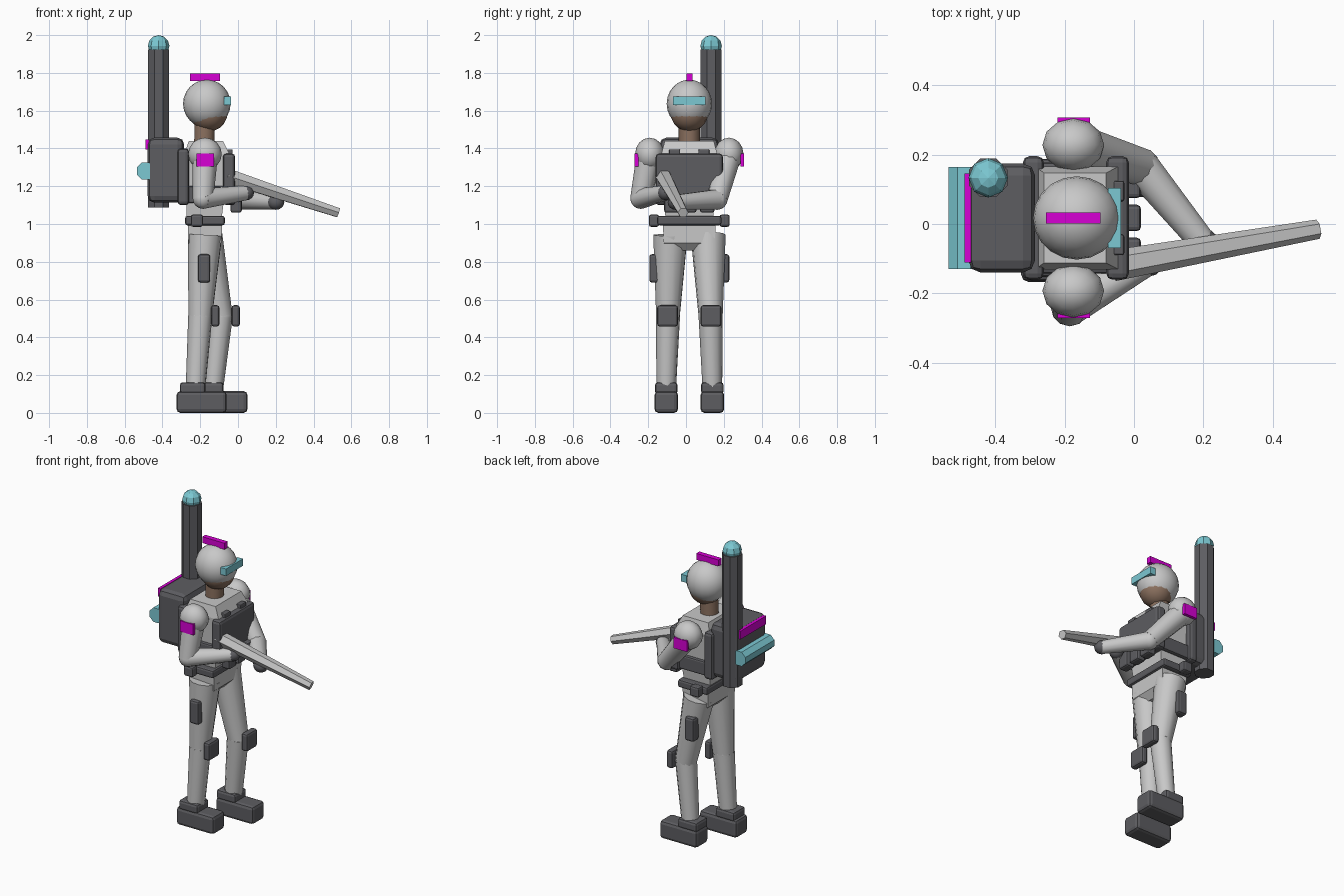
import bpy, bmesh, math
from mathutils import Vector, Matrix

cube = bpy.data.objects.get("Cube")
if cube:
    bpy.data.objects.remove(cube, do_unlink=True)

MID = 0.0175  # the figure's plane of symmetry in y; it faces +x


def material(name, rgb):
    m = bpy.data.materials.new(name)
    m.use_nodes = True
    m.diffuse_color = (*rgb, 1)
    bsdf = next(n for n in m.node_tree.nodes if n.type == 'BSDF_PRINCIPLED')
    bsdf.inputs["Base Color"].default_value = (*rgb, 1)
    return m


GREY = material("light_grey", (0.58, 0.58, 0.58))
DARK = material("dark_grey", (0.11, 0.11, 0.12))
CYAN = material("pale_cyan", (0.2, 0.58, 0.65))
PINK = material("magenta", (0.68, 0.0, 0.66))
SKIN = material("skin_brown", (0.26, 0.165, 0.115))


def finish(bm, name, mat, smooth=False):
    bmesh.ops.recalc_face_normals(bm, faces=bm.faces)
    mesh = bpy.data.meshes.new(name)
    bm.to_mesh(mesh)
    bm.free()
    mesh.materials.append(mat)
    ob = bpy.data.objects.new(name, mesh)
    bpy.context.scene.collection.objects.link(ob)
    if smooth:
        bpy.ops.object.select_all(action='DESELECT')
        ob.select_set(True)
        bpy.context.view_layer.objects.active = ob
        bpy.ops.object.shade_smooth_by_angle(angle=math.radians(40))
    return ob


def box(name, mat, x, y, z, bevel=0.0):
    """Box from (min, max) ranges, with optional rounded edges."""
    bm = bmesh.new()
    bmesh.ops.create_cube(bm, size=1)
    for v in bm.verts:
        v.co = [r[0] + (c + 0.5) * (r[1] - r[0]) for c, r in zip(v.co, (x, y, z))]
    ob = finish(bm, name, mat)
    if bevel:
        mod = ob.modifiers.new("rounded_edges", 'BEVEL')
        mod.width = bevel
        mod.segments = 2
    return ob


def ball(name, mat, centre, radii, seg=16, rings=10, smooth=True):
    bm = bmesh.new()
    bmesh.ops.create_uvsphere(bm, u_segments=seg, v_segments=rings, radius=1)
    bm.transform(Matrix.Translation(centre) @ Matrix.Diagonal((*radii, 1)))
    return finish(bm, name, mat, smooth)


def tube(name, mat, a, b, r1, r2, sides=12, smooth=True):
    """Tapered tube from point a to point b."""
    a, b = Vector(a), Vector(b)
    bm = bmesh.new()
    bmesh.ops.create_cone(bm, cap_ends=True, segments=sides, radius1=r1,
                          radius2=r2, depth=(b - a).length)
    turn = (b - a).to_track_quat('Z', 'Y').to_matrix().to_4x4()
    bm.transform(Matrix.Translation((a + b) / 2) @ turn
                 @ Matrix.Rotation(math.pi / sides, 4, 'Z'))
    return finish(bm, name, mat, smooth)


def loft(name, mat, rings):
    """Stack of rectangles: (z, centre x, half depth, half width)."""
    bm = bmesh.new()
    corners = [(-1, -1), (1, -1), (1, 1), (-1, 1)]
    loops = [[bm.verts.new((cx + sx * hx, MID + sy * hy, z)) for sx, sy in corners]
             for z, cx, hx, hy in rings]
    for lo, hi in zip(loops, loops[1:]):
        for i in range(4):
            j = (i + 1) % 4
            bm.faces.new((lo[i], lo[j], hi[j], hi[i]))
    bm.faces.new(loops[0])
    bm.faces.new(loops[-1])
    return finish(bm, name, mat)


def span(centre, half):
    return (centre - half, centre + half)


# Head
ball("helmet", GREY, (-0.165, MID, 1.637), (0.126, 0.12, 0.127), 20, 12)
ball("face", SKIN, (-0.155, MID, 1.59), (0.1, 0.1, 0.1))
tube("neck", SKIN, (-0.18, MID, 1.4), (-0.175, MID, 1.55), 0.056, 0.056, 10)
box("visor", CYAN, (-0.075, -0.037), span(MID, 0.086), (1.63, 1.675))
box("helmet_crest", PINK, (-0.254, -0.096), span(MID, 0.016), (1.757, 1.797))

# Torso and vest
loft("torso", GREY, [(1.02, -0.18, 0.092, 0.125), (1.2, -0.17, 0.105, 0.14),
                     (1.37, -0.165, 0.12, 0.148), (1.44, -0.17, 0.09, 0.13)])
loft("pelvis", GREY, [(0.86, -0.175, 0.05, 0.09), (0.9, -0.175, 0.088, 0.135),
                      (1.0, -0.175, 0.09, 0.14)])
box("chest_plate", DARK, (-0.08, -0.015), span(MID, 0.178), (1.1, 1.373), 0.018)
box("back_plate", DARK, (-0.32, -0.26), span(MID, 0.178), (1.1, 1.4), 0.018)
box("belt", DARK, (-0.28, -0.07), span(MID, 0.17), (0.993, 1.043), 0.012)
for i in (-1, 0, 1):
    box("vest_pouch", DARK, (-0.04, 0.02), span(MID + i * 0.095, 0.038),
        (1.06, 1.16), 0.012)

# Backpack, its light bar and antenna
box("backpack", DARK, (-0.478, -0.285), span(MID, 0.157), (1.113, 1.457), 0.035)
box("backpack_stripe", PINK, (-0.489, -0.47), span(MID, 0.128), (1.395, 1.448))
tube("light_bar", CYAN, (-0.49, MID - 0.147, 1.28), (-0.49, MID + 0.147, 1.28),
     0.049, 0.049, 8, False)
tube("antenna", DARK, (-0.42, 0.133, 1.087), (-0.42, 0.133, 1.925),
     0.06, 0.06, 8, False)
ball("antenna_tip", CYAN, (-0.42, 0.133, 1.943), (0.057, 0.057, 0.057), 8, 6, False)

# Parts on each side of the body
for s, side in ((-1, "right"), (1, "left")):
    def at(offset):
        return MID + s * offset

    def rng(a, b):
        return tuple(sorted((at(a), at(b))))

    # Vest sides, straps and belt pouch
    box(side + "_vest_side", DARK, (-0.28, -0.06), rng(0.13, 0.16), (1.11, 1.2), 0.01)
    box(side + "_vest_strap", DARK, (-0.1, -0.028), rng(0.048, 0.107), (1.365, 1.395), 0.006)
    box(side + "_belt_pouch", DARK, (-0.25, -0.185), rng(0.16, 0.214), (0.985, 1.05), 0.012)

    # Shoulder
    ball(side + "_shoulder", GREY, (-0.175, at(0.21), 1.37), (0.089, 0.077, 0.087), 12, 8)
    box(side + "_shoulder_patch", PINK, (-0.22, -0.127), rng(0.27, 0.289), (1.304, 1.373))

    # Leg, the left one striding forward
    knee_x, ankle_x, toe = (-0.2, -0.225, -0.06) if s < 0 else (-0.092, -0.13, 0.05)
    knee = (knee_x, at(0.113), 0.51)
    tube(side + "_thigh", GREY, (-0.175, at(0.1), 0.94), knee, 0.093, 0.064)
    ball(side + "_knee", GREY, knee, (0.064, 0.064, 0.06), 12, 8)
    tube(side + "_shin", GREY, knee, (ankle_x, at(0.122), 0.13), 0.064, 0.052)
    pad = knee_x + 0.08
    box(side + "_knee_pad", DARK, span(pad, 0.022), span(at(0.115), 0.055),
        (0.457, 0.57), 0.014)
    box(side + "_thigh_pouch", DARK, (-0.212, -0.147), rng(0.15, 0.212), (0.69, 0.84), 0.014)
    box(side + "_boot_cuff", DARK, span(ankle_x - 0.015, 0.068), span(at(0.122), 0.06),
        (0.1, 0.162), 0.016)
    box(side + "_boot", DARK, (toe - 0.265, toe), span(at(0.122), 0.062), (0, 0.115), 0.02)

# Arms holding the rifle
arms = {"right": ((-0.175, -0.195, 1.36), (-0.185, -0.24, 1.135), (0.04, -0.11, 1.165)),
        "left": ((-0.175, 0.225, 1.36), (0.02, 0.165, 1.13), (0.2, -0.055, 1.115))}
for side, (shoulder, elbow, hand) in arms.items():
    tube(side + "_upper_arm", GREY, shoulder, elbow, 0.068, 0.055)
    ball(side + "_elbow", GREY, elbow, (0.055, 0.055, 0.055), 12, 8)
    tube(side + "_forearm", GREY, elbow, hand, 0.055, 0.04)
    ball(side + "_glove", DARK, hand, (0.045, 0.042, 0.04), 12, 8)

tube("rifle", GREY, (-0.06, -0.12, 1.255), (0.53, -0.015, 1.06), 0.045, 0.028, 6, False)
